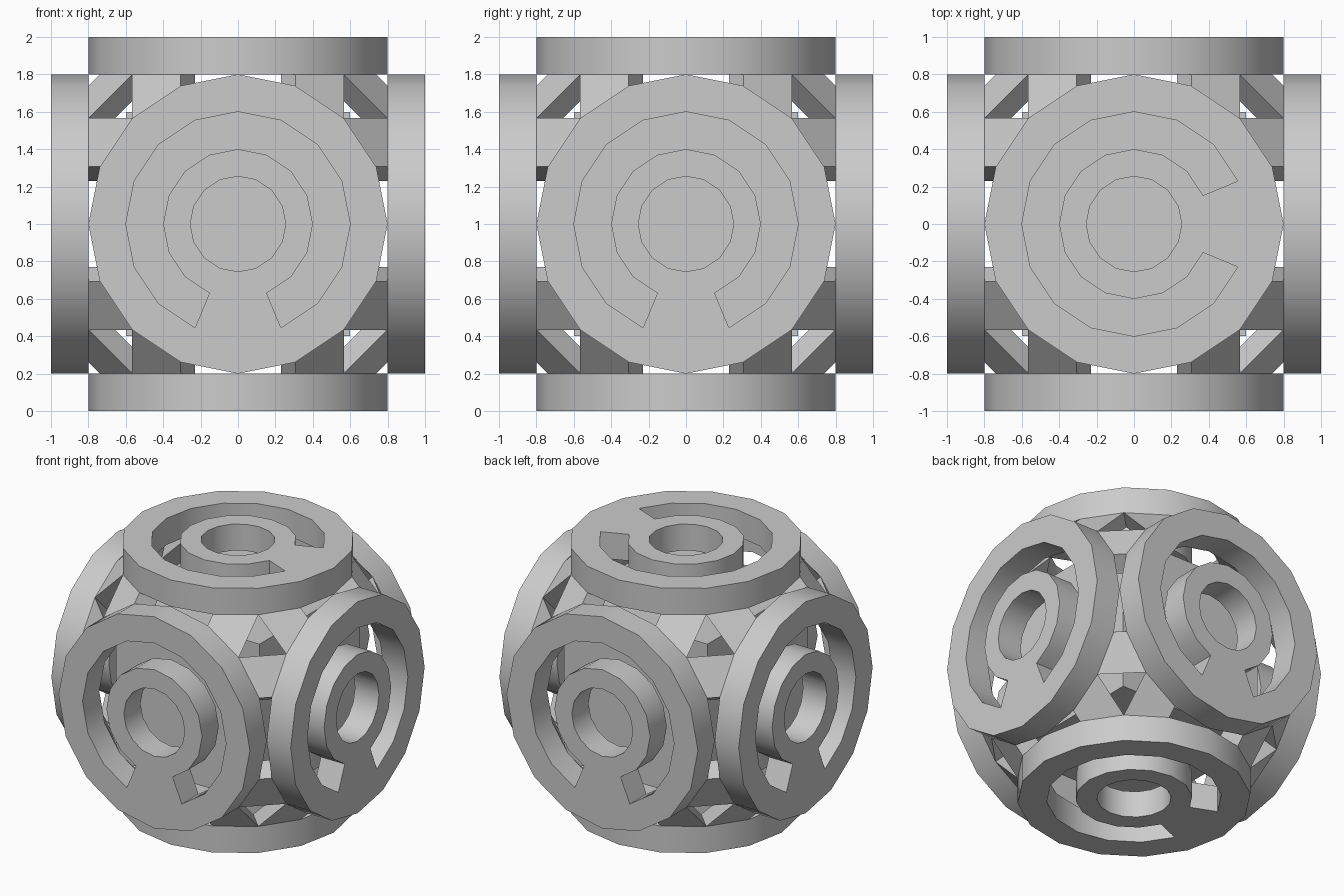
import bpy, bmesh
from math import sin, cos, pi, radians
from mathutils import Vector, Matrix

if "Cube" in bpy.data.objects:
    bpy.data.objects.remove(bpy.data.objects["Cube"])

SIDES = 16
STEP = 2 * pi / SIDES
CENTRE = Vector((0, 0, 1))


def finish(bm, name, smooth=False):
    bmesh.ops.recalc_face_normals(bm, faces=bm.faces)
    bmesh.ops.translate(bm, vec=CENTRE, verts=bm.verts)
    mesh = bpy.data.meshes.new(name)
    bm.to_mesh(mesh)
    bm.free()
    obj = bpy.data.objects.new(name, mesh)
    bpy.context.collection.objects.link(obj)
    if smooth:
        bpy.ops.object.select_all(action='DESELECT')
        obj.select_set(True)
        bpy.context.view_layer.objects.active = obj
        bpy.ops.object.shade_smooth_by_angle(angle=radians(30))


def disc(name, normal, tab):
    """Slotted disc facing 'normal'; the slot is interrupted towards 'tab'."""
    n, u = Vector(normal), Vector(tab)
    v = n.cross(u)
    bm = bmesh.new()
    rings = [[bm.verts.new(n * 0.8 + r * (u * cos(i * STEP) + v * sin(i * STEP)))
              for i in range(SIDES)] for r in (0.8, 0.6, 0.4, 0.255)]
    for band in range(3):
        for i in range(SIDES):
            # the middle band is open except for the two tab segments
            if band == 1 and i not in (0, SIDES - 1):
                continue
            j = (i + 1) % SIDES
            a, b = rings[band], rings[band + 1]
            bm.faces.new((a[i], a[j], b[j], b[i]))
    out = bmesh.ops.extrude_face_region(bm, geom=bm.faces[:], use_keep_orig=True)
    top = [e for e in out['geom'] if isinstance(e, bmesh.types.BMVert)]
    bmesh.ops.translate(bm, vec=n * 0.2, verts=top)
    finish(bm, name, smooth=True)


# Six slotted discs
disc("front_disc", (0, -1, 0), (0, 0, -1))
disc("back_disc", (0, 1, 0), (0, 0, -1))
disc("right_disc", (1, 0, 0), (0, 0, -1))
disc("left_disc", (-1, 0, 0), (0, 0, -1))
disc("top_disc", (0, 0, 1), (1, 0, 0))
disc("bottom_disc", (0, 0, -1), (-1, 0, 0))

# Bridges joining neighbouring discs, two per pair
bm = bmesh.new()
for a, b, c in ((0, 1, 2), (1, 2, 0), (2, 0, 1)):
    for sa in (-1, 1):
        for sb in (-1, 1):
            for sc in (-1, 1):
                ends = [[], []]
                for r, k in ((0.8, 2), (0.8, 3), (0.6, 3), (0.6, 2)):
                    for end, (p, q) in zip(ends, ((0.8, r * sin(k * STEP)),
                                                  (r * sin(k * STEP), 0.8))):
                        co = Vector((0, 0, 0))
                        co[a], co[b], co[c] = sa * p, sb * q, sc * r * cos(k * STEP)
                        end.append(bm.verts.new(co))
                for i in range(4):
                    j = (i + 1) % 4
                    bm.faces.new((ends[0][i], ends[0][j], ends[1][j], ends[1][i]))
                bm.faces.new(ends[0])
                bm.faces.new(ends[1])
finish(bm, "disc_bridges")

# Solid inner block seen through the slots
bm = bmesh.new()
bmesh.ops.create_cube(bm, size=1.2)
finish(bm, "inner_block")
